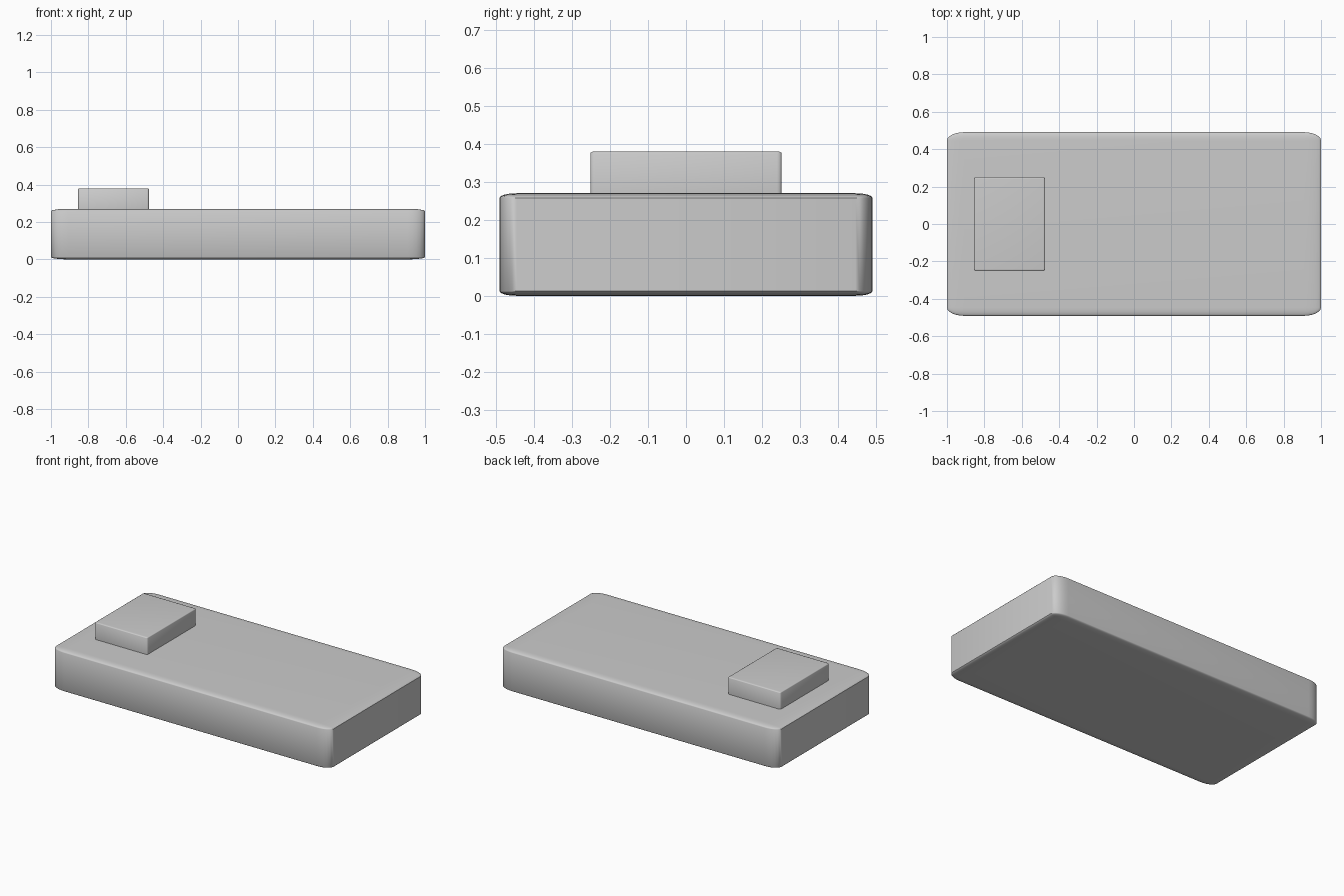
import bpy

if "Cube" in bpy.data.objects:
    bpy.data.objects.remove(bpy.data.objects["Cube"])


def rounded_block(name, lo, hi, bevel, segments):
    """Unit cube bevelled before scaling, so the rounding stretches with the block."""
    centre = [(a + b) / 2 for a, b in zip(lo, hi)]
    bpy.ops.mesh.primitive_cube_add(size=1, location=centre)
    ob = bpy.context.object
    ob.name = name
    mod = ob.modifiers.new("rounding", 'BEVEL')
    mod.width = bevel
    mod.segments = segments
    mod.limit_method = 'NONE'
    bpy.ops.object.modifier_apply(modifier=mod.name)
    ob.scale = [b - a for a, b in zip(lo, hi)]
    bpy.ops.object.transform_apply(location=False, rotation=False, scale=True)
    bpy.ops.object.shade_smooth_by_angle(angle=0.7)
    return ob


# Main slab
rounded_block("slab_body", (-1, -0.491, 0), (1, 0.491, 0.27), 0.046, 6)

# Raised block near the left end, sunk into the slab
rounded_block("raised_block", (-0.855, -0.252, 0.18), (-0.476, 0.252, 0.38), 0.025, 3)
